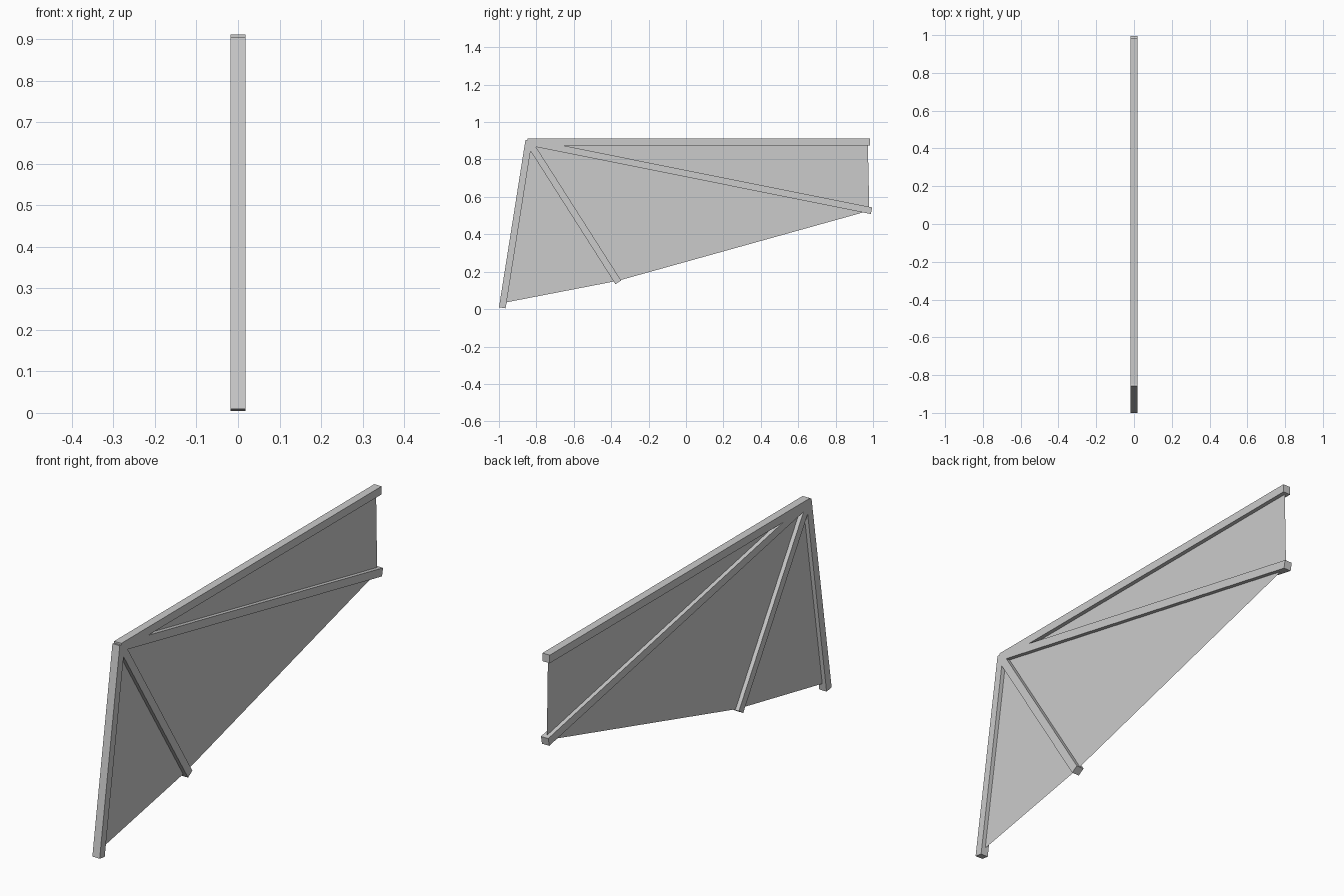
import bpy
from math import atan2
from mathutils import Vector

if "Cube" in bpy.data.objects:
    bpy.data.objects.remove(bpy.data.objects["Cube"])

T = 0.036              # square bone thickness
JOINT = (-0.84, 0.893)  # wrist where all bones meet (y, z)


def bone(name, start, end):
    """Square bar in the y-z plane between two (y, z) points."""
    a, b = Vector((0, *start)), Vector((0, *end))
    d = b - a
    bpy.ops.mesh.primitive_cube_add(size=1, location=(a + b) / 2,
                                    rotation=(atan2(d.z, d.y), 0, 0))
    ob = bpy.context.object
    ob.name = name
    ob.scale = (T, d.length, T)
    bpy.ops.object.transform_apply(location=False, rotation=False, scale=True)


# bones fanning out of the wrist
bone("wing_arm", (-0.8405, 0.902), (-0.982, 0.007))
bone("wing_leading_finger", (-0.847, 0.893), (0.985, 0.893))
bone("wing_inner_finger", JOINT, (-0.362, 0.143))
bone("wing_outer_finger", JOINT, (0.992, 0.526))

# thin flat membrane stretched between the bones
outline = [JOINT, (-0.977, 0.033), (-0.362, 0.152), (0.98, 0.526), (0.972, 0.893)]
mesh = bpy.data.meshes.new("wing_membrane")
mesh.from_pydata([(0, y, z) for y, z in outline], [], [range(len(outline))])
membrane = bpy.data.objects.new("wing_membrane", mesh)
bpy.context.collection.objects.link(membrane)
